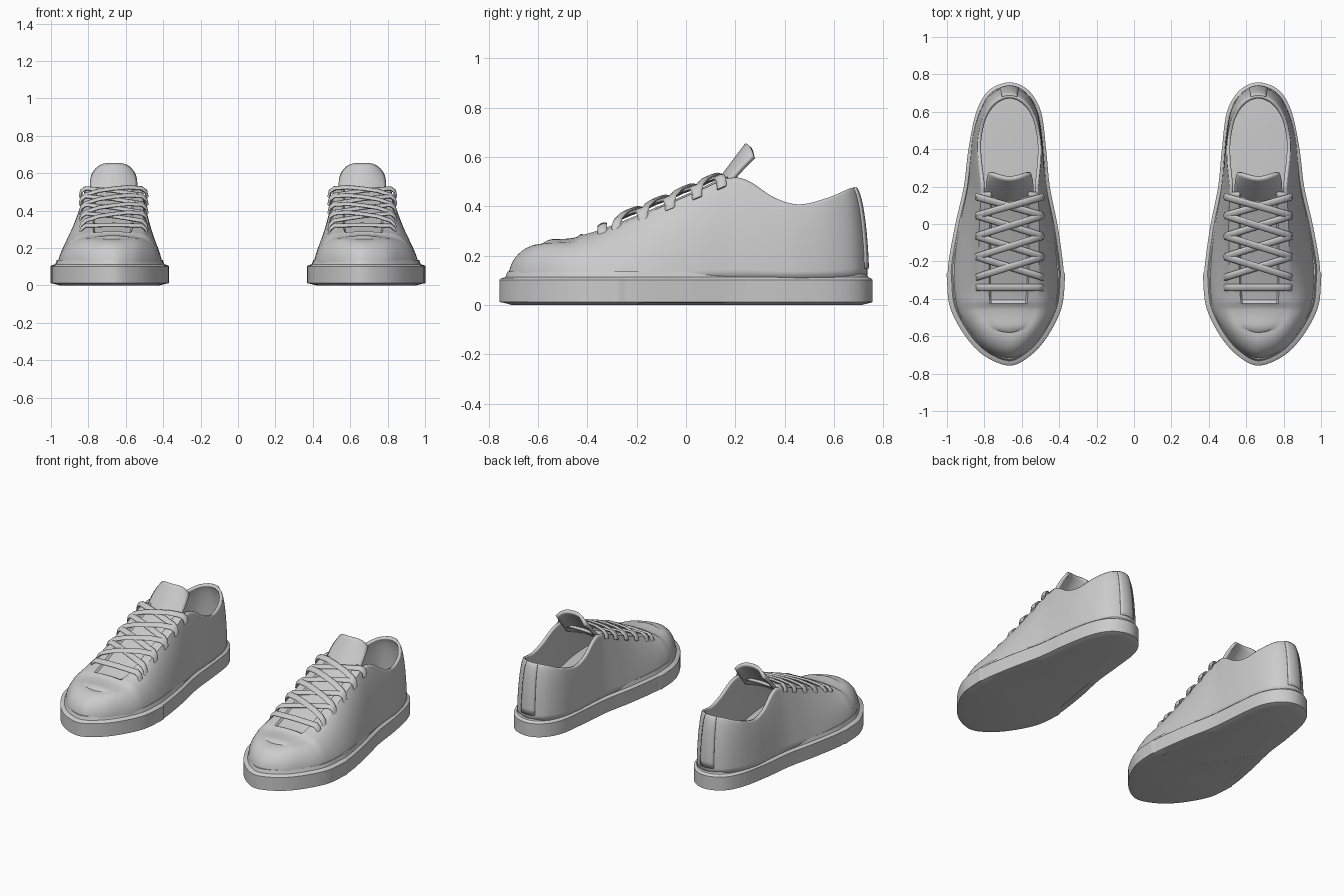
import bpy, bmesh, math
from mathutils import Vector

if "Cube" in bpy.data.objects:
    bpy.data.objects.remove(bpy.data.objects["Cube"])

CX = 0.665   # centre line of the modelled shoe; the other one is mirrored


def spline(pts, m):
    """Closed Catmull-Rom through tuples, m samples per segment."""
    out, n = [], len(pts)
    for i in range(n):
        p = [pts[(i + k - 1) % n] for k in range(4)]
        for j in range(m):
            t = j / m
            out.append([0.5 * (2 * b + (c - a) * t + (2 * a - 5 * b + 4 * c - d) * t * t
                               + (3 * b - a - 3 * c + d) * t ** 3) for a, b, c, d in zip(*p)])
    return out


def make(name, grids, thick=0.0, wrap=False, caps=False, angle=35):
    """Mesh from grids of points (rows x columns), mirrored to make the pair."""
    bm = bmesh.new()
    for g in grids:
        vs = [[bm.verts.new((CX + p[0], p[1], p[2])) for p in row] for row in g]
        n = len(vs[0])
        for r0, r1 in zip(vs, vs[1:]):
            for j in range(n if wrap else n - 1):
                k = (j + 1) % n
                bm.faces.new((r0[j], r0[k], r1[k], r1[j]))
        if caps:
            bm.faces.new(vs[0])
            bm.faces.new(vs[-1])
    bmesh.ops.remove_doubles(bm, verts=bm.verts, dist=0.0002)
    bmesh.ops.recalc_face_normals(bm, faces=bm.faces)
    me = bpy.data.meshes.new(name)
    bm.to_mesh(me)
    bm.free()
    me.shade_smooth()
    me.set_sharp_from_angle(angle=math.radians(angle))
    ob = bpy.data.objects.new(name, me)
    bpy.context.collection.objects.link(ob)
    if thick:
        s = ob.modifiers.new("thickness", 'SOLIDIFY')
        s.thickness, s.offset = thick, -1
    mi = ob.modifiers.new("pair", 'MIRROR')
    mi.use_mirror_merge = False
    return ob


# Sole: outline rings, with a thicker toe bumper and a slightly raised arch
side = [(-.70, .13, .105), (-.6, .228, .195), (-.45, .31, .27), (-.3, .328, .288), (-.2, .326, .284),
        (0, .29, .255), (.2, .245, .215), (.4, .22, .195), (.6, .178, .168), (.715, .11, .10)]
outline = spline([(0, -.75)] + [(o, y) for y, o, i in side] + [(0, .757)]
                 + [(-i, y) for y, o, i in reversed(side)], 6)


def ring(d, z, bumper=True):
    out, n = [], len(outline)
    for k, (x, y) in enumerate(outline):
        a, b = outline[k - 1], outline[(k + 1) % n]
        t = Vector((b[0] - a[0], b[1] - a[1])).normalized()
        e = d + (.007 if bumper and y < -.26 else 0)
        out.append((x + t.y * e, y - t.x * e, z(y) if callable(z) else z))
    return out


def tread(y):
    return .009 if -.2 < y < .15 else 0.0


make("sole", [[ring(-.045, tread, False), ring(-.01, .009, False), ring(0, .012), ring(0, .102),
               ring(-.005, .107), ring(-.018, .113, False), ring(-.026, .135, False),
               ring(-.05, .138, False)]], wrap=True, caps=True)

# Upper stations, toe to heel: base y, outer, inner | top y, outer, inner, z | roundness
st = [(-.72, 0, 0, -.58, 0, 0, .248, 1), (-.675, .125, .10, -.57, .06, .05, .25, 1),
      (-.59, .205, .175, -.54, .11, .10, .253, 1), (-.47, .275, .24, -.46, .15, .135, .258, .9),
      (-.33, .302, .262, -.34, .165, .155, .29, .6), (-.15, .295, .253, -.15, .165, .158, .366, .4),
      (.03, .262, .228, .04, .16, .158, .447, .3), (.17, .232, .202, .17, .15, .152, .503, .3),
      (.25, .22, .192, .25, .155, .158, .495, .35), (.34, .21, .185, .36, .168, .168, .425, .45),
      (.47, .196, .174, .46, .168, .165, .398, .5), (.60, .16, .15, .575, .14, .138, .425, .6),
      (.695, .10, .095, .655, .08, .08, .459, .75), (.736, 0, 0, .685, 0, 0, .468, .8)]
M = 6
outer = [(s[0], s[1], s[3], s[4], s[6], s[7]) for s in st]
inner = [(s[0], -s[2], s[3], -s[5], s[6], s[7]) for s in st[-2:0:-1]]
cols = spline(outer + inner, M)
N = len(cols)
for c in cols:                       # overlay panels sit slightly above the toe cap
    c[4] += .01 if c[2] > -.44 else 0


def wall(c, a, push=0.0):
    yb, xb, yt, xt, zt, r = c
    h = a * (1 - r) + r * (1 - math.cos(a * math.pi / 2))
    v = a * (1 - r) + r * math.sin(a * math.pi / 2)
    return (xb + (xt - xb) * h, yb + (yt - yb) * h + push, .11 + (zt - .11) * v)


rows = 14
walls = [[wall(c, i / rows) for c in cols + cols[:1]] for i in range(rows + 1)]

# Bridge over toe cap and throat, with the lacing gap sunk between the eyestays
bridge = []
for k in range(7 * M + 1):
    a, b = Vector(wall(cols[k], 1)), Vector(wall(cols[-k % N], 1))
    line = []
    for f in (-1, -.85, -.66, -.6, -.3, 0, .3, .6, .66, .85, 1):
        p = a.lerp(b, (f + 1) / 2)
        p.z += .014 * (1 - f * f) * min(1, (a - b).length / .2)
        if p.y > -.42 and abs(f) < .62:
            p.z -= .014
        line.append(p)
    bridge.append(line)
make("upper", [walls, bridge], thick=.018)

# Heel strip
c0 = 13 * M
make("heel_strip", [[[wall(cols[j], i / rows, .007) for j in range(c0 - 3, c0 + 4)]
                     for i in range(1, rows + 1)]], thick=.012)

# Tongue: curved plate with a rounded top
tongue = []
for i in range(13):
    v = i / 12
    tongue.append([(.128 * f * (1 - .12 * v ** 4), .09 + .15 * v + .045 * f * f - .01 * v * f ** 4,
                    .455 + .2 * v - .05 * v ** 2 * abs(f) ** 3.5)
                   for f in [j / 8 - 1 for j in range(17)]])
make("tongue", [tongue], thick=.02)


# Laces: flattened tubes that hook over the eyestays
def lace(y0, y1, lift):
    def top(y):
        return .302 + (y + .34) * .418
    width, up = Vector((0, .92, .385)), Vector((0, -.385, .92))
    rings = []
    for x, dz, tilt in ((-.178, -.03, -1.3), (-.172, .0, -.9), (-.15, .018, -.35), (-.08, .02 + lift, 0),
                        (0, .022 + lift, 0), (.08, .02 + lift, 0), (.15, .018, .35),
                        (.172, .0, .9), (.178, -.03, 1.3)):
        y = y0 + (y1 - y0) * (x + .178) / .356
        c = Vector((x, y, top(y) + dz))
        nrm = up * math.cos(tilt) + Vector((math.sin(tilt), 0, 0))
        rings.append([c + width * .021 * math.cos(t) + nrm * .009 * math.sin(t)
                      for t in [q * math.pi / 5 for q in range(10)]])
    return rings


eyelets = [-.285, -.175, -.065, .045, .145]
laces = [lace(-.34, -.34, 0)]
for a, b in zip(eyelets, eyelets[1:]):
    laces += [lace(a, b, 0), lace(b, a, .012)]
make("laces", laces, wrap=True, caps=True, angle=50)
